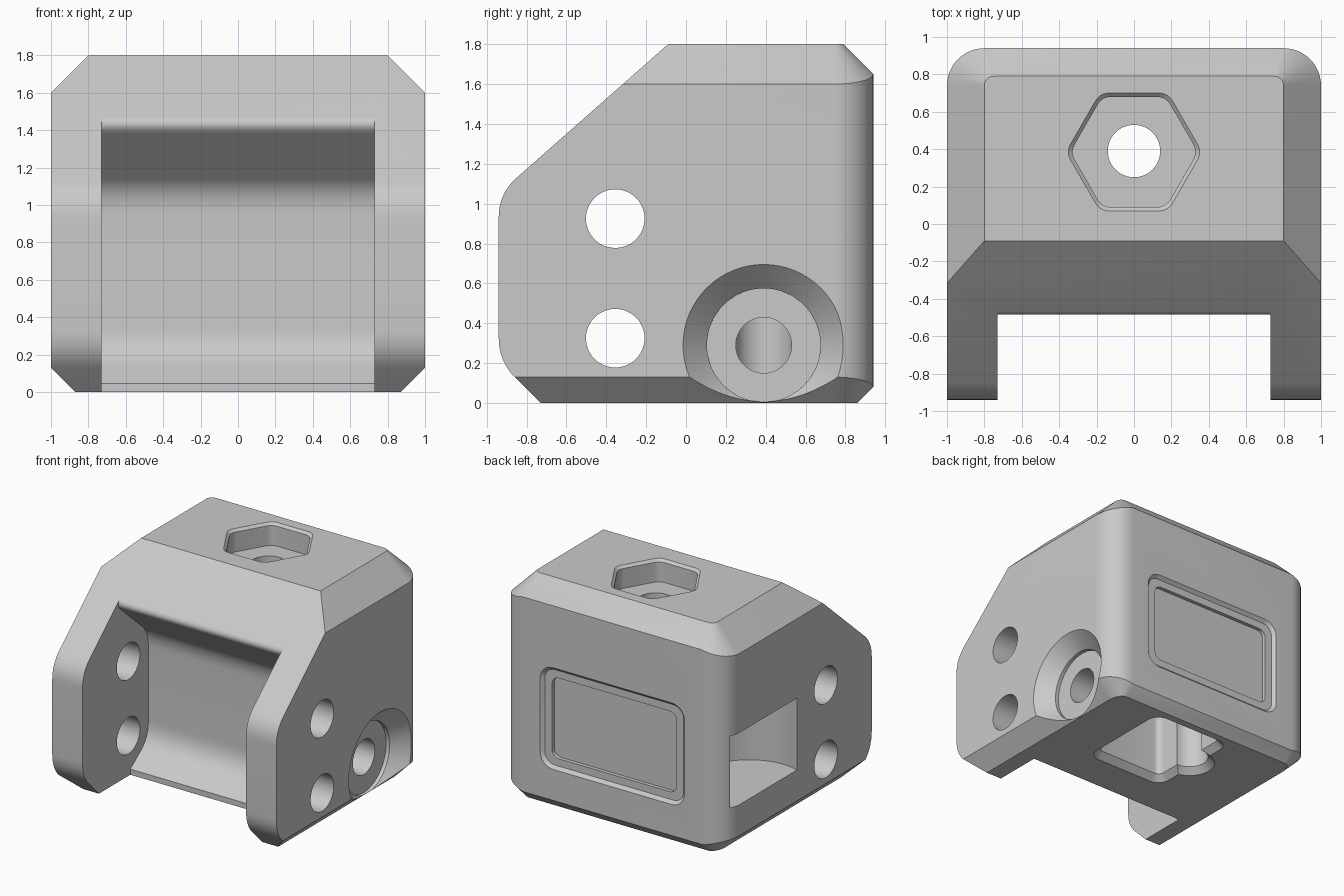
import bpy, bmesh
from math import sin, cos, pi, radians

if "Cube" in bpy.data.objects:
    bpy.data.objects.remove(bpy.data.objects["Cube"], do_unlink=True)


def finish(name, bm):
    bmesh.ops.recalc_face_normals(bm, faces=bm.faces)
    mesh = bpy.data.meshes.new(name)
    bm.to_mesh(mesh)
    bm.free()
    ob = bpy.data.objects.new(name, mesh)
    bpy.context.collection.objects.link(ob)
    return ob


def loft(name, rings):
    """Closed solid through rings of equal point count."""
    bm = bmesh.new()
    loops = [[bm.verts.new(p) for p in ring] for ring in rings]
    n = len(loops[0])
    for a, b in zip(loops, loops[1:]):
        for i in range(n):
            j = (i + 1) % n
            bm.faces.new((a[i], a[j], b[j], b[i]))
    bm.faces.new(loops[0])
    bm.faces.new(loops[-1])
    return finish(name, bm)


def arc(cu, cv, r, a0, a1, n):
    return [(cu + r * cos(radians(a0 + (a1 - a0) * i / n)),
             cv + r * sin(radians(a0 + (a1 - a0) * i / n))) for i in range(n + 1)]


def circle(cu, cv, r, n=48):
    return arc(cu, cv, r, 0, 360, n)[:-1]


def rounded_rect(cu, cv, w, h, r):
    pts = []
    for k, (su, sv) in enumerate([(1, 1), (-1, 1), (-1, -1), (1, -1)]):
        pts += arc(cu + su * (w - r), cv + sv * (h - r), r, 90 * k, 90 * k + 90, 6)
    return pts


def rounded_hex(cu, cv, apothem, r):
    d = (apothem - r) / cos(pi / 6)
    pts = []
    for k in range(6):
        a = 60 * k
        pts += arc(cu + d * cos(radians(a)), cv + d * sin(radians(a)), r, a - 30, a + 30, 5)
    return pts


def at_x(pts, x):
    return [(x, u, v) for u, v in pts]


def at_y(pts, y):
    return [(u, y, v) for u, v in pts]


def at_z(pts, z):
    return [(u, v, z) for u, v in pts]


def bezier(p0, p1, p2, n=8):
    return [tuple((1 - t) ** 2 * a + 2 * t * (1 - t) * b + t * t * c
                  for a, b, c in zip(p0, p1, p2)) for t in [i / n for i in range(n + 1)]]


# Main block: chamfered top and bottom, rounded rear corners
bm = bmesh.new()
for s in (-1, 1):
    for x, z in [(.87, 0), (1, .13), (1, 1.6), (.8, 1.8)]:
        bm.verts.new((s * x, -1.1, z))
    for i in range(13):
        c, q = cos(pi / 2 * i / 12), sin(pi / 2 * i / 12)
        lift = .05 * (1 - c)
        bm.verts.new((s * (.8 + .07 * c), .74 + .12 * q, 0))
        bm.verts.new((s * (.8 + .2 * c), .74 + .2 * q, .13 - lift))
        bm.verts.new((s * (.8 + .2 * c), .74 + .2 * q, 1.6 + lift))
        bm.verts.new((s * (.75 + .05 * c), .74 + .05 * q, 1.8))
bmesh.ops.convex_hull(bm, input=bm.verts)
bmesh.ops.dissolve_limit(bm, angle_limit=radians(.5), verts=bm.verts, edges=bm.edges)
body = finish("bracket_body", bm)

# Side outline that shapes the front
outline = [(1.2, -.2), (-.53, -.2), (-.73, 0)]
outline += bezier((-.86, .13), (-.94, .21), (-.94, .33))
outline += bezier((-.94, .93), (-.94, 1.05), (-.85, 1.13))
outline += [(-.09, 1.8), (.137, 2.0), (1.2, 2.0)]
front_outline = loft("front_outline", [at_x(outline, -1.3), at_x(outline, 1.3)])

# Wide front channel between the two cheeks, with a rounded upper lip
channel = [(-1.4, -.2), (-.33, -.2), (-.33, .045)]
channel += bezier((-.2, .14), (-.1, .21), (-.1, .35))
channel += bezier((-.1, .94), (-.1, 1.07), (-.18, 1.14))
channel += bezier((-.452, 1.38), (-.51, 1.43), (-.463, 1.472))
channel += [(-.463, 1.6), (-1.4, 1.6)]
cutters = [loft("front_channel", [at_x(channel, -.73), at_x(channel, .73)])]

# Pin holes through both cheeks
for z in (.325, .925):
    hole = circle(-.355, z, .147)
    cutters.append(loft("pin_hole", [at_x(hole, -1.2), at_x(hole, 1.2)]))

# Hexagonal nut pocket with chamfered rim, and the bolt hole below it
cutters.append(loft("nut_pocket", [
    at_z(rounded_hex(0, .385, a, .08), z)
    for a, z in [(.295, 1.62), (.295, 1.78), (.335, 1.82)]]))
bolt = circle(0, .39, .14)
cutters.append(loft("bolt_hole", [at_z(bolt, .3), at_z(bolt, 1.7)]))

# Underside cavity with a half-round groove on one wall
cutters.append(loft("bottom_cavity", [
    at_z(rounded_rect(.08, .39, .31 + e, .36 + e, .05 + e), z)
    for e, z in [(.07, -.02), (0, .05), (0, .6)]]))
cutters.append(loft("bottom_groove", [
    at_z(circle(-.23, .39, .145 + e), z)
    for e, z in [(.07, -.02), (0, .05), (0, .6)]]))

# Conical seat with a short straight step, and cross hole in the left side
cutters.append(loft("conical_seat", [
    at_x(circle(.39, .29, r, 64), x)
    for r, x in [(.285, .85), (.285, .88), (.425, 1.02)]]))
cross = circle(.39, .29, .14)
cutters.append(loft("cross_hole", [at_x(cross, .2), at_x(cross, 1.2)]))

# Round pocket opening through the right side
pocket = circle(-.86, .42, .43, 64)
cutters.append(loft("side_pocket", [at_z(pocket, .38), at_z(pocket, .96)]))

# Stepped panel recess in the rear
cutters.append(loft("panel_rim", [
    at_y(rounded_rect(0, .74, .62 + e, .385 + e, .09 + e), y)
    for e, y in [(0, .915), (.05, .965)]]))
cutters.append(loft("panel_floor", [
    at_y(rounded_rect(0, .74, .555, .325, .06), y) for y in (.885, .95)]))

# Carve the block
bpy.ops.object.select_all(action="DESELECT")
body.select_set(True)
bpy.context.view_layer.objects.active = body
for tool in [front_outline] + cutters:
    tool.hide_render = True
    mod = body.modifiers.new(tool.name, "BOOLEAN")
    mod.operation = "INTERSECT" if tool is front_outline else "DIFFERENCE"
    mod.solver = "EXACT"
    mod.object = tool
    bpy.ops.object.modifier_apply(modifier=mod.name)
    bpy.data.objects.remove(tool, do_unlink=True)

# Single plain grey finish
grey = bpy.data.materials.new("light_grey")
grey.use_nodes = True
colour = (.59, .59, .59, 1)
grey.diffuse_color = colour
grey.node_tree.nodes["Principled BSDF"].inputs["Base Color"].default_value = colour
body.data.materials.clear()
body.data.materials.append(grey)
for face in body.data.polygons:
    face.material_index = 0
bpy.ops.object.shade_smooth_by_angle(angle=radians(25))
